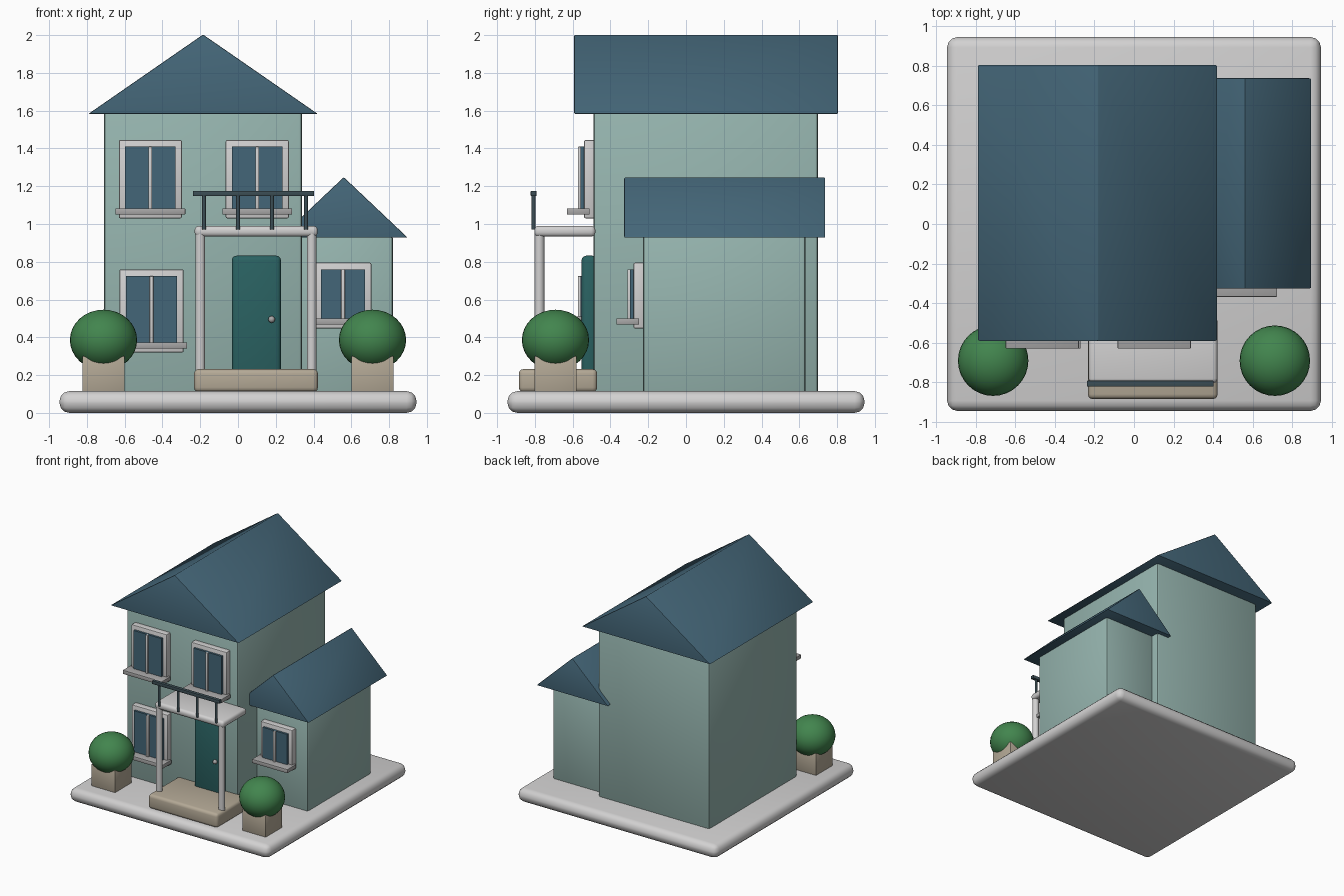
import bpy, bmesh, math
from mathutils import Matrix

cube = bpy.data.objects.get("Cube")
if cube:
    bpy.data.objects.remove(cube, do_unlink=True)


def material(name, rgb):
    def linear(c):
        c /= 255
        return c / 12.92 if c <= 0.04045 else ((c + 0.055) / 1.055) ** 2.4
    m = bpy.data.materials.new(name)
    m.use_nodes = True
    col = [linear(c) for c in rgb] + [1]
    m.diffuse_color = col
    m.node_tree.nodes["Principled BSDF"].inputs["Base Color"].default_value = col
    return m


WALL = material("sage wall", (150, 181, 175))
BLUE = material("slate blue", (68, 102, 120))
TRIM = material("pale trim", (210, 209, 209))
SILL = material("grey sill", (168, 167, 167))
DOOR = material("teal door", (42, 98, 98))
STONE = material("tan stone", (180, 169, 150))
LEAF = material("leaf green", (66, 133, 78))
IRON = material("dark iron", (60, 78, 85))


def finish(name, bm, mat, bevel=0, segments=2):
    if bevel:
        bmesh.ops.bevel(bm, geom=bm.edges[:], offset=bevel, segments=segments,
                        profile=0.5, affect='EDGES', clamp_overlap=True)
    bmesh.ops.recalc_face_normals(bm, faces=bm.faces[:])
    me = bpy.data.meshes.new(name)
    bm.to_mesh(me)
    bm.free()
    me.materials.append(mat)
    ob = bpy.data.objects.new(name, me)
    bpy.context.collection.objects.link(ob)
    bpy.ops.object.select_all(action='DESELECT')
    ob.select_set(True)
    bpy.context.view_layer.objects.active = ob
    bpy.ops.object.shade_smooth_by_angle(angle=math.radians(40))
    return ob


def box(name, x, y, z, mat, bevel=0, segments=2):
    """Box from (min, max) ranges on each axis."""
    bm = bmesh.new()
    bmesh.ops.create_cube(bm, size=1)
    for v in bm.verts:
        v.co = [sum(r) / 2 + c * (r[1] - r[0]) for r, c in zip((x, y, z), v.co)]
    return finish(name, bm, mat, bevel, segments)


def gable_roof(name, x, y, z):
    """Solid triangular roof with its ridge along y."""
    bm = bmesh.new()
    profile = [(x[0], z[0]), (x[1], z[0]), (sum(x) / 2, z[1])]
    face = bm.faces.new([bm.verts.new((px, y[0], pz)) for px, pz in profile])
    moved = bmesh.ops.extrude_face_region(bm, geom=[face])["geom"]
    for v in moved:
        if isinstance(v, bmesh.types.BMVert):
            v.co.y = y[1]
    return finish(name, bm, BLUE, 0.006)


def ball(name, centre, radius, mat, squash=1):
    bm = bmesh.new()
    bmesh.ops.create_uvsphere(bm, u_segments=32, v_segments=16, radius=radius)
    bm.transform(Matrix.Translation(centre) @ Matrix.Diagonal((1, 1, squash, 1)))
    return finish(name, bm, mat)


def post(name, x, y, z, radius, mat):
    bm = bmesh.new()
    bmesh.ops.create_cone(bm, cap_ends=True, segments=16, radius1=radius,
                          radius2=radius, depth=z[1] - z[0])
    bm.transform(Matrix.Translation((x, y, sum(z) / 2)))
    return finish(name, bm, mat)


def window(name, x, wall_y, z, half):
    """Frame, two panes with a mullion, and a sill; z is the frame's range."""
    low, high = z

    def part(label, hw, front, back, zr, mat, bevel=0):
        box(name + label, (x - hw, x + hw), (wall_y - front, wall_y - back), zr, mat, bevel)
    part("_frame", half, 0.05, -0.01, z, TRIM, 0.008)
    part("_glass", half - 0.034, 0.068, 0.04, (low + 0.03, high - 0.036), BLUE)
    part("_mullion", 0.01, 0.083, 0.05, (low + 0.03, high - 0.036), TRIM, 0.003)
    part("_sill", half + 0.018, 0.14, 0.02, (low + 0.02, low + 0.053), SILL, 0.004)


# Base and house volumes
box("base_slab", (-0.945, 0.945), (-0.945, 0.945), (0, 0.115), TRIM, 0.052, 3)
box("main_walls", (-0.71, 0.34), (-0.49, 0.70), (0.1, 1.6), WALL, 0.02)
box("wing_walls", (0.30, 0.82), (-0.228, 0.633), (0.1, 0.945), WALL, 0.02)
gable_roof("main_roof", (-0.792, 0.422), (-0.592, 0.805), (1.583, 2.003))
gable_roof("wing_roof", (0.222, 0.898), (-0.327, 0.737), (0.928, 1.248))

# Windows
window("upper_right_window", -0.464, -0.49, (1.03, 1.445), 0.167)
window("upper_left_window", 0.102, -0.49, (1.03, 1.445), 0.167)
window("lower_window", -0.458, -0.49, (0.32, 0.76), 0.170)
window("wing_window", 0.556, -0.228, (0.447, 0.795), 0.150)

# Door
box("door", (-0.033, 0.228), (-0.553, -0.47), (0.2, 0.832), DOOR, 0.025, 3)
ball("door_knob", (0.178, -0.565, 0.495), 0.018, SILL)

# Porch
box("porch_step", (-0.233, 0.423), (-0.885, -0.47), (0.11, 0.232), STONE, 0.025, 3)
box("porch_canopy", (-0.23, 0.422), (-0.803, -0.48), (0.933, 0.99), TRIM, 0.022, 3)
for side, x in (("right", -0.2), ("left", 0.39)):
    post(side + "_porch_post", x, -0.776, (0.22, 0.95), 0.026, TRIM)

# Balcony railing
box("hand_rail", (-0.238, 0.402), (-0.822, -0.792), (1.148, 1.176), IRON, 0.003)
for i in range(4):
    post("baluster", -0.18 + 0.18 * i, -0.807, (0.97, 1.155), 0.01, IRON)

# Potted bushes
for side, s in (("right", -1), ("left", 1)):
    x = 0.712 * s
    box(side + "_planter", (x - 0.112, x + 0.112), (-0.803, -0.579), (0.11, 0.3), STONE, 0.005)
    ball(side + "_bush", (x, -0.691, 0.386), 0.178, LEAF, 0.9)
